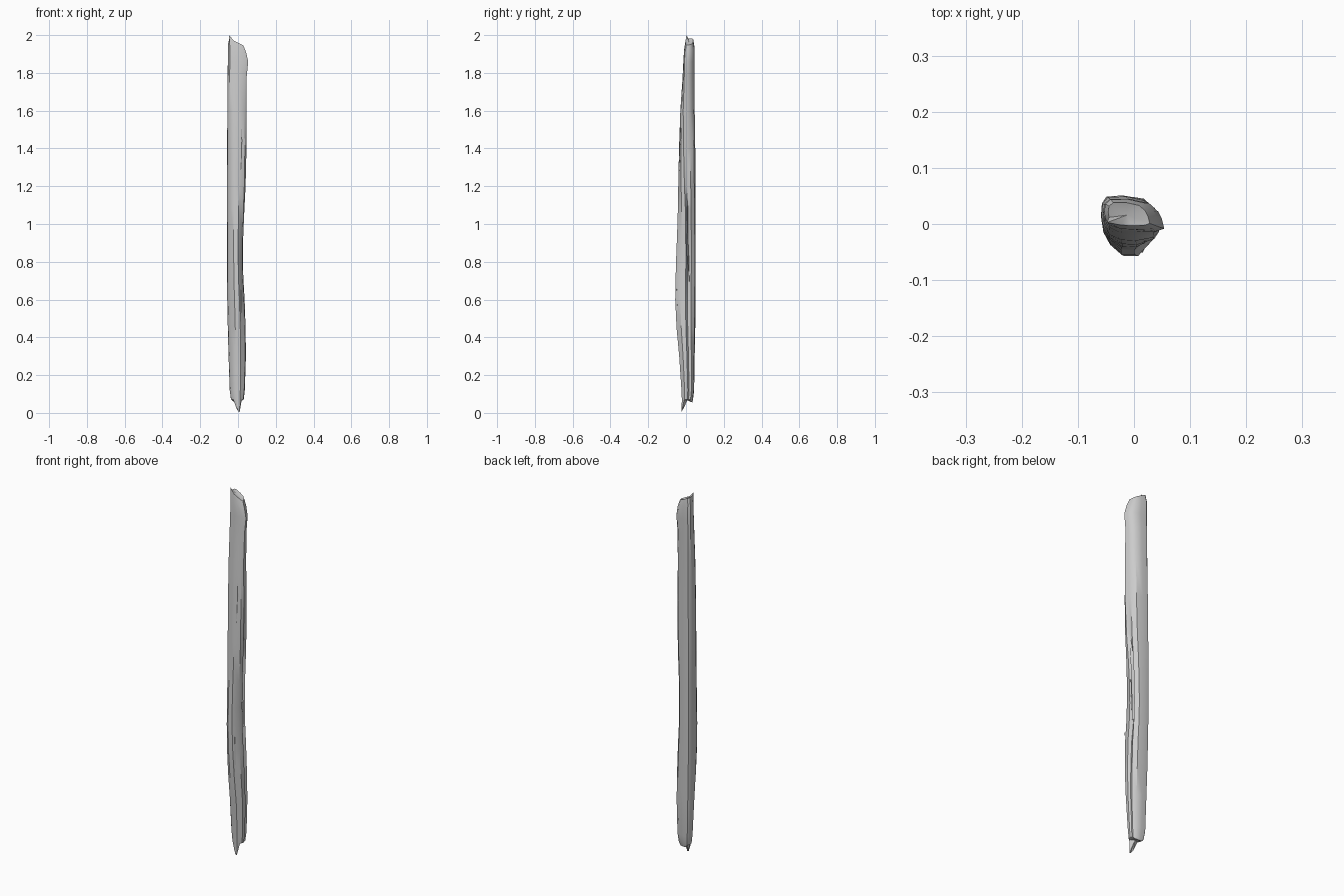
import bpy, bmesh
from mathutils import Vector

if "Cube" in bpy.data.objects:
    bpy.data.objects.remove(bpy.data.objects["Cube"])

# Cross-section outlines as fractions of the local width and depth:
# D-shaped with a sharp right edge near the top, rounded with a belly lower down
D_SHAPE = [(0, .6), (.02, .85), (.12, 1), (.45, 1), (.75, .88), (.9, .62), (.96, .4),
           (1, .1), (.88, .02), (.55, 0), (.3, .03), (.1, .14), (.02, .36)]
BELLY = [(0, .6), (.02, .85), (.1, .97), (.4, 1), (.76, .96), (.95, .78), (.98, .6),
         (1, .5), (.96, .25), (.7, 0), (.42, 0), (.18, .17), (.04, .38)]
GROOVE = 6

# z, left, right, front, back, belly amount, groove depth
KEYS = [
    (.07, -.037, .03, -.022, .037, 1, .004),
    (.12, -.044, .036, -.024, .043, 1, .006),
    (.3, -.05, .042, -.036, .046, 1, .008),
    (.45, -.054, .04, -.050, .049, 1, .010),
    (.6, -.057, .035, -.057, .050, 1, .012),
    (.72, -.058, .028, -.055, .051, 1, .016),
    (.82, -.058, .026, -.052, .051, 1, .024),
    (.95, -.058, .028, -.047, .051, .9, .028),
    (1.08, -.059, .034, -.043, .051, .8, .022),
    (1.2, -.059, .040, -.041, .050, .65, .006),
    (1.4, -.058, .045, -.037, .049, .45, .002),
    (1.6, -.056, .044, -.030, .046, .25, 0),
    (1.78, -.055, .046, -.018, .045, .1, 0),
    (1.86, -.054, .054, -.014, .044, 0, 0),
]


def section(key):
    z, xl, xr, yf, yb, belly, groove = key
    pts = []
    for i, (a, b) in enumerate(zip(D_SHAPE, BELLY)):
        fx = a[0] + (b[0] - a[0]) * belly
        fy = a[1] + (b[1] - a[1]) * belly
        x = xl + (xr - xl) * fx - (groove if i == GROOVE else 0)
        pts.append(Vector((x, yf + (yb - yf) * fy, z)))
    return pts


def finish(bm, name, angle):
    bmesh.ops.recalc_face_normals(bm, faces=bm.faces)
    mesh = bpy.data.meshes.new(name)
    bm.to_mesh(mesh)
    bm.free()
    obj = bpy.data.objects.new(name, mesh)
    bpy.context.collection.objects.link(obj)
    bpy.ops.object.select_all(action='DESELECT')
    obj.select_set(True)
    bpy.context.view_layer.objects.active = obj
    bpy.ops.object.shade_smooth_by_angle(angle=angle)
    return obj


def loft(rings, name, angle=.6):
    bm = bmesh.new()
    loops = [[bm.verts.new(p) for p in r] for r in rings]
    n = len(loops[0])
    for a, b in zip(loops, loops[1:]):
        for i in range(n):
            j = (i + 1) % n
            bm.faces.new((a[i], a[j], b[j], b[i]))
    # Slightly sunken fans close both broken ends
    for ring, dz in ((loops[0], .015), (loops[-1], -.008)):
        c = sum((v.co for v in ring), Vector()) / n
        centre = bm.verts.new(c + Vector((0, 0, dz)))
        for i in range(n):
            bm.faces.new((ring[i], ring[(i + 1) % n], centre))
    return finish(bm, name, angle)


rings = [section(k) for k in KEYS]

# Broken lower end: pointed at the front, notched behind
tip = []
for p in section((.05, -.03, .025, -.024, .033, 1, 0)):
    if p.y < -.01:
        tip.append(Vector((p.x * .55 + .004, p.y, .0 + abs(p.x - .003) * .9)))
    else:
        tip.append(Vector((p.x * .85, p.y, .068 - max(0, p.y - .015) * .7)))
rings.insert(0, tip)

# Broken upper end: sloping down from left to right with a bevelled rim
for key, lift in (((1.93, -.053, .043, -.010, .044, 0, 0), .0),
                  ((1.965, -.046, .028, -.003, .038, 0, 0), .0)):
    ring = section(key)
    for p in ring:
        p.z += -.4 * (p.x + .01) if key[0] < 1.95 else -.5 * (p.x + .01)
    rings.append(ring)
rings[-1][-2].z = 2.0
rings[-1][-2].x = -.048
loft(rings, "wooden_shaft")


# Thin raised slivers along the cracks
def sliver(name, path, width, thick):
    bm = bmesh.new()
    ends = [bm.verts.new(path[0]), bm.verts.new(path[-1])]
    loops = []
    for p in path[1:-1]:
        c = Vector(p)
        w, t = Vector(width), Vector(thick)
        loops.append([bm.verts.new(c + d) for d in (w, t, -w, -t)])
    for i in range(4):
        j = (i + 1) % 4
        bm.faces.new((ends[0], loops[0][i], loops[0][j]))
        bm.faces.new((ends[1], loops[-1][j], loops[-1][i]))
        for a, b in zip(loops, loops[1:]):
            bm.faces.new((a[i], a[j], b[j], b[i]))
    finish(bm, name, .5)


sliver("side_sliver", [(.024, .018, .68), (.022, .012, .8), (.022, .004, .98), (.03, .008, 1.2)],
       (0, .004, 0), (.003, 0, 0))
sliver("front_sliver", [(.0, -.034, .3), (.012, -.044, .42), (.014, -.048, .56), (.016, -.05, .68)],
       (.004, .002, 0), (.001, -.003, 0))
sliver("upper_sliver", [(.014, -.036, 1.28), (.018, -.033, 1.36), (.02, -.031, 1.44), (.018, -.031, 1.54)],
       (.003, .001, 0), (0, -.002, 0))
